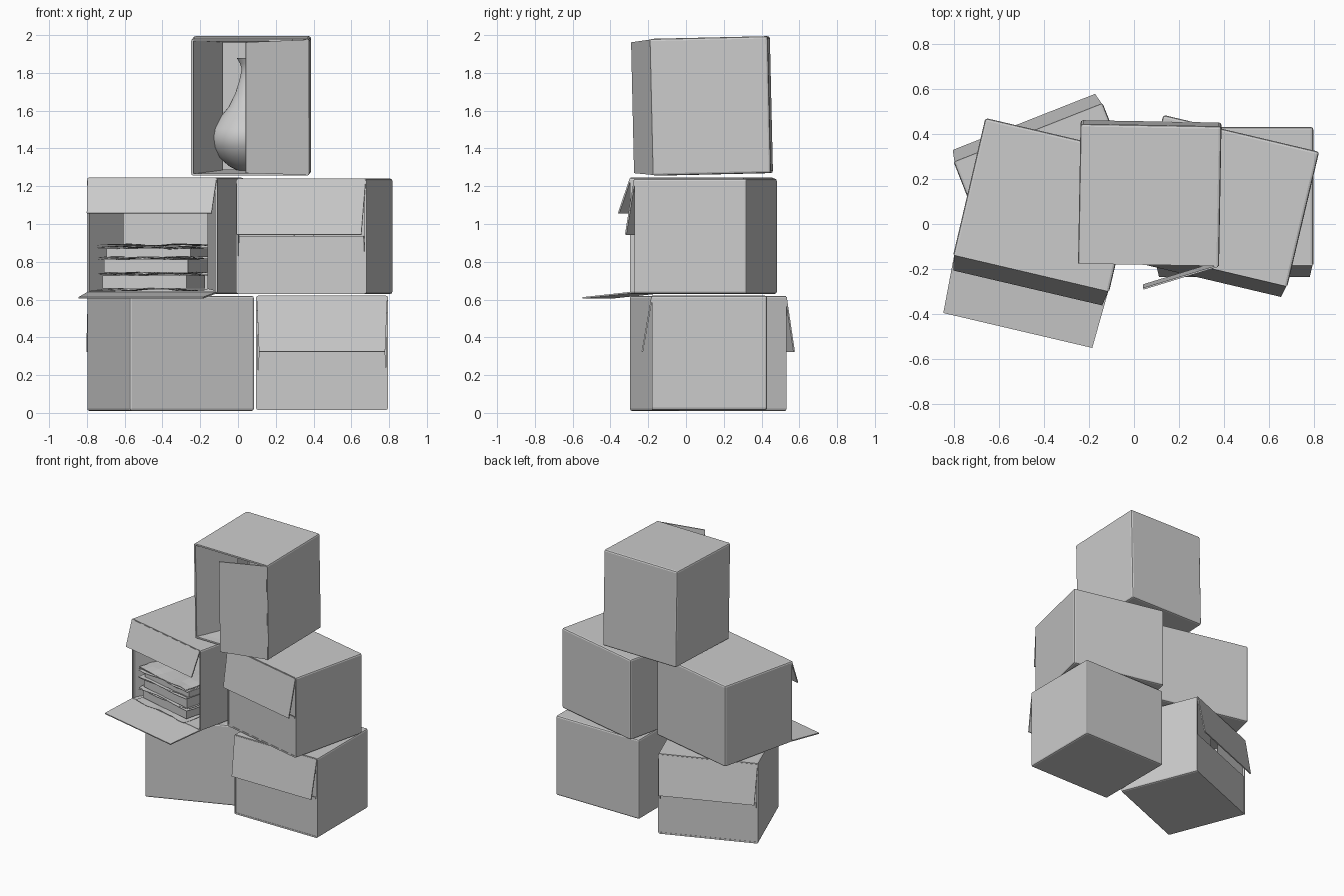
import bpy, bmesh, random
from math import radians, sin, cos, pi
from mathutils import Vector, Matrix

if "Cube" in bpy.data.objects:
    bpy.data.objects.remove(bpy.data.objects["Cube"])

random.seed(4)


def make(name, bm, mat=None, thickness=0, offset=0, smooth=False):
    bmesh.ops.recalc_face_normals(bm, faces=bm.faces)
    me = bpy.data.meshes.new(name)
    bm.to_mesh(me)
    bm.free()
    ob = bpy.data.objects.new(name, me)
    bpy.context.collection.objects.link(ob)
    if mat:
        ob.matrix_world = mat
    if thickness:
        m = ob.modifiers.new("card", 'SOLIDIFY')
        m.thickness, m.offset = thickness, offset
    if smooth:
        bpy.context.view_layer.objects.active = ob
        ob.select_set(True)
        bpy.ops.object.shade_smooth_by_angle(angle=radians(40))
        ob.select_set(False)
    return ob


def carton(name, size, loc, rot, flaps, tilt=0):
    """Open-fronted box; flaps = {side: (length, outward angle, inset)}."""
    w, d, h = size
    mat = (Matrix.Translation(loc) @ Matrix.Rotation(radians(rot), 4, 'Z')
           @ Matrix.Rotation(radians(tilt), 4, 'X'))
    # shell without its front wall, rounded folds
    bm = bmesh.new()
    bmesh.ops.create_cube(bm, size=1, matrix=Matrix.Diagonal((w, d, h, 1)))
    bm.normal_update()
    front = [f for f in bm.faces if f.normal.y < -0.9]
    bmesh.ops.delete(bm, geom=front, context='FACES_ONLY')
    folds = [e for e in bm.edges if not e.is_boundary]
    bmesh.ops.bevel(bm, geom=folds, offset=0.012, segments=2, profile=0.5,
                    affect='EDGES')
    bm.normal_update()
    shell = make(name, bm, mat, 0.012, -1)
    # hinged flaps
    x, z = Vector((1, 0, 0)), Vector((0, 0, 1))
    sides = {"top": (z, x, h, w), "bottom": (-z, x, h, w),
             "left": (-x, z, w, h), "right": (x, z, w, h)}
    for side, (length, angle, inset) in flaps.items():
        out, along, across, span = sides[side]
        hinge = out * (across / 2 - 0.006) + Vector((0, -d / 2 + inset, 0))
        a = radians(angle)
        reach = (-out * cos(a) + Vector((0, -1, 0)) * sin(a)) * length
        half = along * (span / 2 - (0.014 if inset > 0.01 else 0.004))
        tip = half - along * 0.012
        bm = bmesh.new()
        bm.faces.new([bm.verts.new(p) for p in
                      (hinge - half, hinge + half, hinge + tip + reach,
                       hinge - tip + reach)])
        make(f"{name}_{side}_flap", bm, mat, 0.008)
    return mat


# bottom row
shut = {"top": (0.295, 10, 0), "bottom": (0.30, 0, 0.006),
        "left": (0.30, -8, 0.018), "right": (0.30, -8, 0.018)}
carton("lower_left_box", (0.71, 0.615, 0.61), (-0.355, 0.115, 0.315), 201.5, shut)
carton("lower_right_box", (0.70, 0.61, 0.605), (0.445, 0.125, 0.318), 0, shut)

# middle row
mid = carton("middle_left_box", (0.71, 0.62, 0.615), (-0.384, 0.087, 0.938), -13.2,
             {"top": (0.195, 20, 0), "bottom": (0.265, 96, 0),
              "left": (0.30, -66, 0.018), "right": (0.30, -68, 0.018)})
carton("middle_right_box", (0.71, 0.61, 0.61), (0.405, 0.105, 0.935), -13.3, shut)

# top box, slightly leaning
carton("top_box", (0.625, 0.62, 0.725), (0.07, 0.137, 1.625), -1,
       {"right": (0.345, 18, 0), "left": (0.32, -61, 0.006),
        "top": (0.30, -87, 0.02), "bottom": (0.30, -87, 0.02)}, tilt=1.3)


# bundles of paper in the middle left box
def crumpled_sheet(name, x, y, z, sx, sy, rough):
    bm = bmesh.new()
    bmesh.ops.create_grid(bm, x_segments=8, y_segments=6, size=0.5)
    ph = random.uniform(0, 6)
    for v in bm.verts:
        v.co.z = rough * (sin(9 * v.co.x + ph) + random.uniform(-0.6, 0.6))
        v.co.x = v.co.x * sx + random.uniform(-1, 1) * rough
        v.co.y = v.co.y * sy + random.uniform(-1, 1) * rough
    place = (mid @ Matrix.Translation((x, y, z))
             @ Matrix.Rotation(random.uniform(-0.07, 0.07), 4, 'Z'))
    make(name, bm, place, 0.002)


floor = -0.295
for i, zc in enumerate((0.05, 0.135, 0.205)):
    bm = bmesh.new()
    bmesh.ops.create_cube(bm, size=1)
    place = (mid @ Matrix.Translation((-0.045 + 0.01 * i, -0.08, floor + zc))
             @ Matrix.Rotation(random.uniform(-0.04, 0.04), 4, 'Z')
             @ Matrix.Diagonal((0.46, 0.40, 0.07 if i < 2 else 0.045, 1)))
    make(f"paper_bundle_{i + 1}", bm, place)
for i, zc in enumerate((0.010, 0.091, 0.096, 0.175, 0.18, 0.231, 0.238, 0.245)):
    crumpled_sheet(f"loose_sheet_{i + 1}", -0.045, -0.09 - 0.03 * (i == 0),
                   floor + zc, 0.50, 0.42, 0.005)

# vase in the top box: spun profile of (radius, height)
profile = [(0, 1.275), (0.05, 1.275), (0.11, 1.305), (0.17, 1.355), (0.207, 1.41),
           (0.218, 1.46), (0.205, 1.505), (0.165, 1.56), (0.115, 1.62),
           (0.08, 1.69), (0.058, 1.76), (0.045, 1.82), (0.055, 1.85),
           (0.072, 1.88), (0.064, 1.88), (0.036, 1.82), (0.03, 1.7), (0, 1.69)]
bm = bmesh.new()
vs = [bm.verts.new((r, 0, z)) for r, z in profile]
es = [bm.edges.new(p) for p in zip(vs, vs[1:])]
bmesh.ops.spin(bm, geom=vs + es, cent=(0, 0, 0), axis=(0, 0, 1), angle=2 * pi,
               steps=32)
bmesh.ops.remove_doubles(bm, verts=bm.verts, dist=1e-4)
make("vase", bm, Matrix.Translation((0.065, 0.13, 0)), smooth=True)
